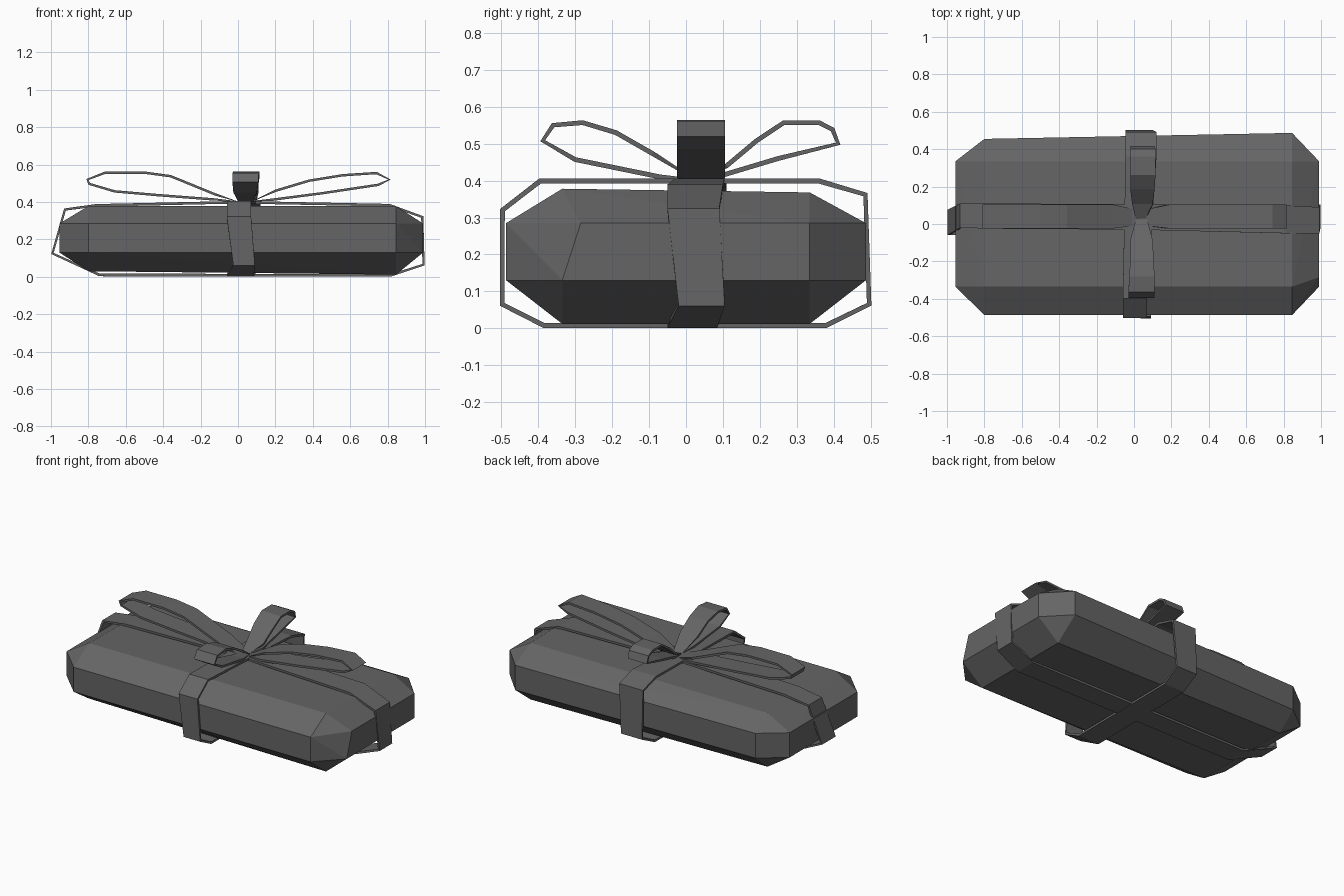
import bpy, bmesh

# Dark wrapping paper colour
dark = bpy.data.materials.new("dark_wrap")
dark.diffuse_color = (0.13, 0.13, 0.13, 1)


def finish(name, bm):
    bmesh.ops.recalc_face_normals(bm, faces=bm.faces)
    me = bpy.data.meshes.new(name)
    bm.to_mesh(me)
    bm.free()
    me.materials.append(dark)
    ob = bpy.data.objects.new(name, me)
    bpy.context.collection.objects.link(ob)
    return ob


def ribbon(name, axis, pts, thick=0.014):
    """Closed flat band: pts are (along, height, side_low, side_high)."""
    bm = bmesh.new()
    rows = []
    for u, z, lo, hi in pts:
        if axis == 'X':
            rows.append([bm.verts.new((u, s, z)) for s in (lo, hi)])
        else:
            rows.append([bm.verts.new((s, u, z)) for s in (lo, hi)])
    for a, b in zip(rows, rows[1:] + rows[:1]):
        bm.faces.new((a[0], a[1], b[1], b[0]))
    ob = finish(name, bm)
    mod = ob.modifiers.new("thickness", 'SOLIDIFY')
    mod.thickness = thick
    mod.offset = 0
    return ob


# Parcel: box with every edge and corner cut, slightly uneven by hand wrapping
bm = bmesh.new()
for sx in (-1, 1):
    for sy in (-1, 1):
        for sz in (-1, 1):
            ex = 0.99 if sx > 0 else -0.955
            ix = 0.845 if sx > 0 else -0.80
            ey = sy * 0.487
            if sx < 0 and sy > 0:
                ey = 0.455
            iy = sy * 0.335
            if sx > 0 and sy < 0 and sz > 0:
                iy = -0.285
            ez = (0.378 if sy < 0 else 0.368) if sz > 0 else (0.03 if sx < 0 else 0.012)
            iz = 0.285 if sz > 0 else 0.13
            for co in ((ex, iy, iz), (ix, ey, iz), (ix, sy * 0.335, ez)):
                bm.verts.new(co)
bmesh.ops.convex_hull(bm, input=bm.verts)
bmesh.ops.dissolve_limit(bm, angle_limit=0.05, verts=bm.verts, edges=bm.edges)
finish("parcel", bm)

# Bands wrapped around the parcel
ribbon("long_band", 'X', [
    (-0.992, 0.125, -0.06, 0.075), (-0.925, 0.36, -0.02, 0.11), (-0.76, 0.382, -0.025, 0.11),
    (0.0, 0.399, -0.03, 0.105), (0.81, 0.383, -0.05, 0.10), (0.985, 0.32, -0.05, 0.09),
    (0.992, 0.065, -0.02, 0.105), (0.82, 0.009, -0.05, 0.085), (-0.74, 0.010, -0.05, 0.085)])
ribbon("cross_band", 'Y', [
    (-0.497, 0.32, -0.06, 0.07), (-0.395, 0.399, -0.06, 0.07), (0.36, 0.399, -0.045, 0.12),
    (0.486, 0.362, -0.045, 0.12), (0.496, 0.065, -0.045, 0.10), (0.38, 0.008, -0.05, 0.09),
    (-0.385, 0.008, -0.06, 0.085), (-0.498, 0.065, -0.025, 0.09)])

# Four bow loops meeting in the middle
A, B = -0.025, 0.105
ribbon("bow_left", 'X', [
    (-0.01, 0.405, -0.01, 0.08), (-0.12, 0.44, A, B), (-0.36, 0.538, A, B), (-0.5, 0.557, A, B),
    (-0.71, 0.557, A, B), (-0.805, 0.52, A, B), (-0.795, 0.497, A, B), (-0.66, 0.457, A, B),
    (-0.43, 0.437, A, B), (-0.13, 0.414, A, B)], 0.013)
ribbon("bow_right", 'X', [
    (0.08, 0.405, -0.01, 0.08), (0.2, 0.46, A, B), (0.38, 0.514, A, B), (0.56, 0.543, A, B),
    (0.74, 0.555, A, B), (0.81, 0.52, A, B), (0.75, 0.492, A, B), (0.45, 0.447, A, B),
    (0.18, 0.412, A, B)], 0.013)
ribbon("bow_front", 'Y', [
    (0.02, 0.405, 0.01, 0.07), (-0.09, 0.473, -0.02, 0.10), (-0.19, 0.53, -0.02, 0.105),
    (-0.28, 0.557, -0.025, 0.11), (-0.36, 0.55, -0.03, 0.11), (-0.388, 0.508, -0.03, 0.11),
    (-0.3, 0.457, -0.025, 0.10), (-0.07, 0.41, 0.0, 0.085)], 0.013)
ribbon("bow_back", 'Y', [
    (0.03, 0.405, 0.01, 0.06), (0.11, 0.44, -0.01, 0.10), (0.19, 0.507, -0.02, 0.11),
    (0.265, 0.557, -0.02, 0.115), (0.36, 0.557, -0.02, 0.115), (0.397, 0.538, -0.02, 0.115),
    (0.412, 0.5, -0.02, 0.11), (0.25, 0.46, -0.02, 0.11), (0.1, 0.415, 0.0, 0.10)], 0.013)
